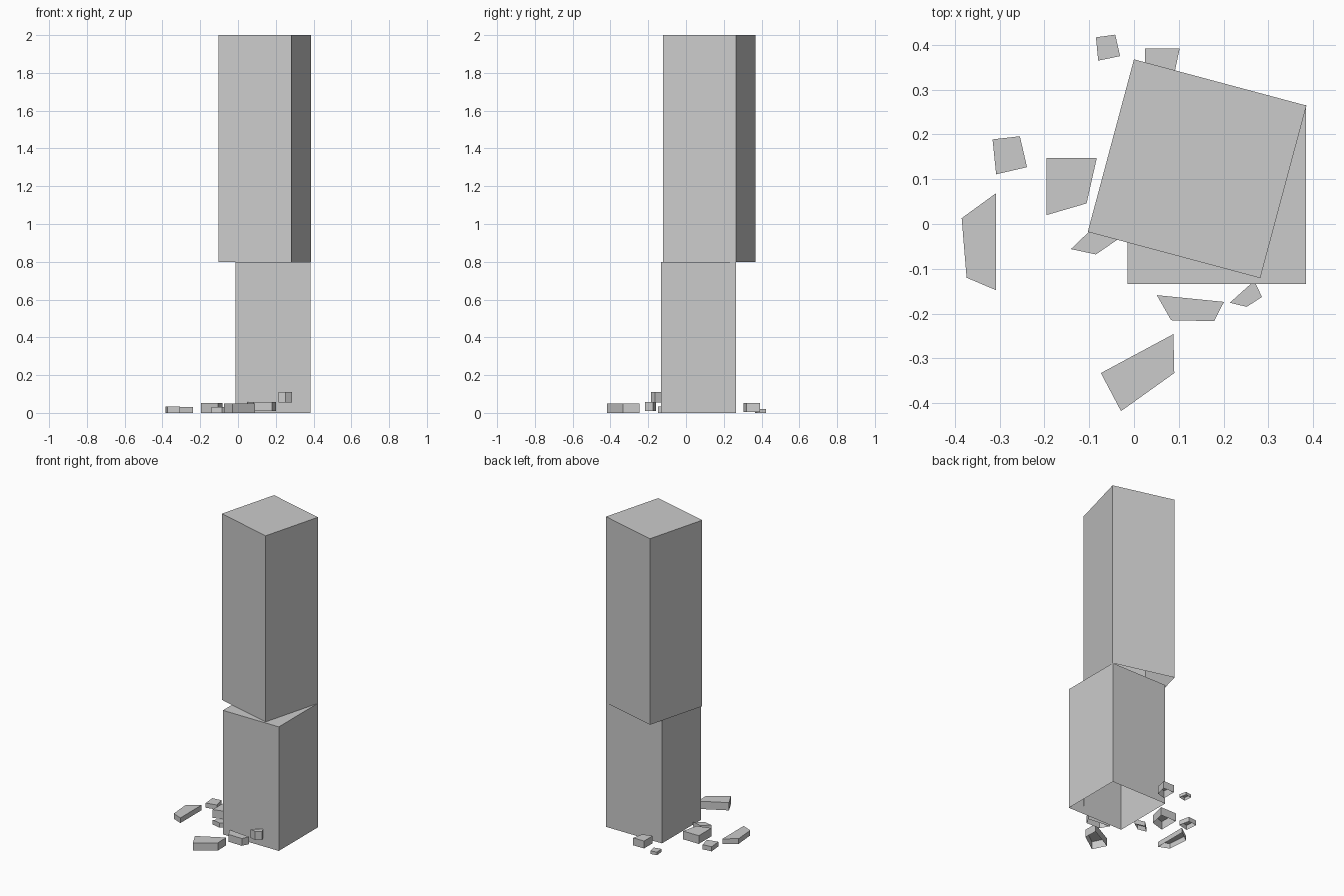
import bpy, bmesh
from math import radians, cos, sin

if "Cube" in bpy.data.objects:
    bpy.data.objects.remove(bpy.data.objects["Cube"])


def open_prism(name, outline, z0, z1):
    """Straight-sided block with a flat top and an open underside."""
    area = sum(a[0] * b[1] - b[0] * a[1] for a, b in zip(outline, outline[1:] + outline[:1]))
    if area < 0:
        outline = outline[::-1]
    bm = bmesh.new()
    low = [bm.verts.new((x, y, z0)) for x, y in outline]
    top = [bm.verts.new((x, y, z1)) for x, y in outline]
    bm.faces.new(top)
    n = len(outline)
    for i in range(n):
        j = (i + 1) % n
        bm.faces.new((low[i], low[j], top[j], top[i]))
    mesh = bpy.data.meshes.new(name)
    bm.to_mesh(mesh)
    bm.free()
    obj = bpy.data.objects.new(name, mesh)
    bpy.context.collection.objects.link(obj)
    return obj


def square(cx, cy, side, degrees):
    r = side / 2 ** 0.5
    return [(cx + r * cos(radians(degrees + 45 + 90 * k)),
             cy + r * sin(radians(degrees + 45 + 90 * k))) for k in range(4)]


# Pillar: straight lower block, twisted upper block
open_prism("lower_block", square(0.185, 0.066, 0.399, 0), 0, 0.8)
open_prism("upper_block", square(0.141, 0.1235, 0.399, -15), 0.8, 2.0)

# Broken chips around the base: bottom, top, outline
rubble = [
    (0, 0.02, [(-.085, .417), (-.042, .423), (-.031, .375), (-.08, .365)]),
    (0.005, 0.053, [(.025, .392), (.102, .392), (.087, .321), (.025, .304)]),
    (0, 0.053, [(-.195, .148), (-.083, .148), (-.106, .046), (-.195, .02)]),
    (0, 0.03, [(-.316, .189), (-.255, .196), (-.239, .127), (-.308, .111)]),
    (0, 0.033, [(-.385, .013), (-.308, .069), (-.308, -.148), (-.374, -.12)]),
    (0, 0.03, [(-.141, -.056), (-.095, -.012), (-.03, -.03), (-.085, -.068)]),
    (0.055, 0.11, [(.214, -.176), (.263, -.132), (.271, -.132), (.286, -.163), (.252, -.185)]),
    (0.01, 0.057, [(.051, -.159), (.201, -.174), (.179, -.217), (.083, -.215)]),
    (0, 0.05, [(.088, -.246), (.09, -.333), (-.029, -.418), (-.074, -.333)]),
]
for i, (z0, z1, outline) in enumerate(rubble, 1):
    open_prism(f"rubble_chip_{i}", outline, z0, z1)
